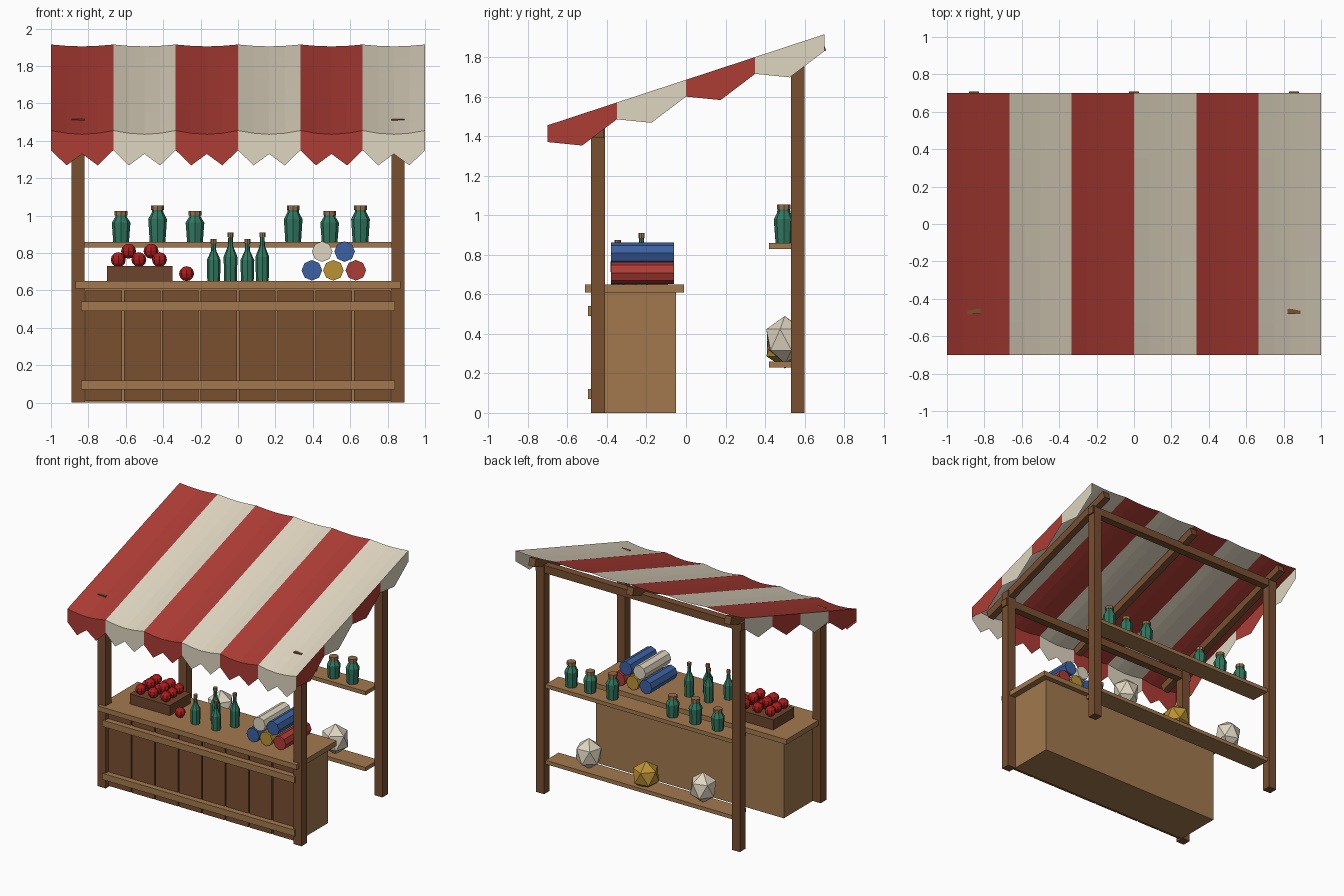
import bpy, bmesh, math
from mathutils import Vector

if "Cube" in bpy.data.objects:
    bpy.data.objects.remove(bpy.data.objects["Cube"])

def mat(name, rgb):
    m = bpy.data.materials.new(name)
    m.diffuse_color = (*rgb, 1)
    m.use_nodes = True
    m.node_tree.nodes["Principled BSDF"].inputs["Base Color"].default_value = m.diffuse_color
    return m

RED = mat("red_cloth", (.42, .045, .035))
CREAM = mat("cream_cloth", (.74, .67, .53))
DARK = mat("dark_wood", (.19, .08, .03))
LIGHT = mat("light_wood", (.36, .19, .075))
CRATE = mat("crate_wood", (.15, .06, .025))
GREEN = mat("green_glass", (.03, .19, .12))
APPLE = mat("apple_red", (.42, .012, .012))
BLUE = mat("blue_cloth", (.045, .12, .36))
GOLD = mat("gold_cloth", (.5, .29, .035))
CORK = mat("cork", (.3, .16, .07))

def make(name, bm, *mats):
    bmesh.ops.recalc_face_normals(bm, faces=bm.faces)
    me = bpy.data.meshes.new(name)
    bm.to_mesh(me)
    bm.free()
    for m in mats:
        me.materials.append(m)
    ob = bpy.data.objects.new(name, me)
    bpy.context.collection.objects.link(ob)
    return ob

def box(name, m, x0, x1, y0, y1, z0, z1):
    bm = bmesh.new()
    bmesh.ops.create_cube(bm, size=1)
    for v in bm.verts:
        v.co = ((x0 + x1) / 2 + v.co.x * (x1 - x0), (y0 + y1) / 2 + v.co.y * (y1 - y0),
                (z0 + z1) / 2 + v.co.z * (z1 - z0))
    return make(name, bm, m)

def lathe(name, profile, loc, m, cap_m, cap_from, sides=8):
    """Revolve (radius, height) points; rings from cap_from up use cap_m."""
    bm = bmesh.new()
    rings = [[bm.verts.new((r * math.cos(a), r * math.sin(a), z))
              for a in (math.tau * i / sides for i in range(sides))] for r, z in profile]
    for k in range(len(rings) - 1):
        for i in range(sides):
            j = (i + 1) % sides
            f = bm.faces.new((rings[k][i], rings[k][j], rings[k + 1][j], rings[k + 1][i]))
            f.material_index = int(k >= cap_from)
    bm.faces.new(rings[0])
    bm.faces.new(rings[-1]).material_index = 1
    ob = make(name, bm, m, cap_m)
    ob.location = loc
    return ob

# Canopy: striped sagging sheet with pointed front and side valances
def sag(i):
    return .02 * math.sin(math.pi * (i % 4) / 4)

def roof(y):
    return 1.455 + (y + .7) * .46 / 1.4

bm = bmesh.new()
XS = [-1 + i / 12 for i in range(25)]
YS = [-.7 + j * .175 for j in range(9)]
grid = [[bm.verts.new((x, y, roof(y) - sag(i) * (1 - .5 * j / 8))) for i, x in enumerate(XS)]
        for j, y in enumerate(YS)]
for j in range(8):
    for i in range(24):
        f = bm.faces.new((grid[j][i], grid[j][i + 1], grid[j + 1][i + 1], grid[j + 1][i]))
        f.material_index = (i // 4) % 2

def valance(top, drops, per):
    low = [bm.verts.new(v.co - Vector((0, 0, drops[k % 2]))) for k, v in enumerate(top)]
    for k in range(len(top) - 1):
        f = bm.faces.new((top[k], top[k + 1], low[k + 1], low[k]))
        f.material_index = (k // per) % 2

valance(grid[0], (.105, .172), 4)
for col in (0, 24):
    valance([row[col] for row in grid], (.085, .16), 2)
make("canopy", bm, RED, CREAM)

# Posts, beams and rafters
for side, s in (("left", -1), ("right", 1)):
    a, b = sorted((s * .82, s * .89))
    box("front_post_" + side, DARK, a, b, -.48, -.41, 0, 1.518)
    box("back_post_" + side, DARK, a, b, .53, .60, 0, 1.80)
box("front_beam", DARK, -.9, .9, -.475, -.415, 1.39, 1.45)
box("back_beam", DARK, -.9, .9, .535, .595, 1.745, 1.805)
for n, x in (("left", -.855), ("middle", 0), ("right", .855)):
    r = box("rafter_" + n, DARK, -.0275, .0275, -.715, .715, -.03, .03)
    r.rotation_euler.x = math.atan2(.46, 1.4)
    r.location = (x, .02, roof(.02) - .053)

# Counter
box("counter_body", LIGHT, -.82, .82, -.42, -.05, 0, .61)
for i in range(8):
    x = -.82 + i * .205
    box(f"front_plank_{i}", DARK, x + .005, x + .2, -.45, -.415, .01, .6)
for n, z in (("lower", .07), ("upper", .49)):
    box("front_rail_" + n, LIGHT, -.84, .84, -.495, -.445, z, z + .05)
box("counter_top", LIGHT, -.87, .87, -.51, -.01, .61, .65)

# Back shelves
box("upper_shelf", LIGHT, -.82, .82, .42, .58, .83, .86)
box("lower_shelf", LIGHT, -.82, .82, .42, .58, .23, .26)

# Jars on the upper shelf
for i, (x, h) in enumerate(((-.625, .165), (-.43, .195), (-.23, .165),
                            (.295, .195), (.49, .165), (.655, .195))):
    prof = [(.042, 0), (.05, h * .62), (.03, h * .82), (.03, h - .025),
            (.034, h - .025), (.034, h)]
    lathe(f"jar_{i}", prof, (x, .495, .86), GREEN, CORK, 3)

# Bottles on the counter
for i, (x, y, h) in enumerate(((-.13, -.345, .225), (-.04, -.225, .26),
                               (.05, -.345, .225), (.13, -.225, .26))):
    prof = [(.034, 0), (.037, h * .5), (.014, h * .72), (.012, h - .025),
            (.016, h - .025), (.016, h)]
    lathe(f"bottle_{i}", prof, (x, y, .65), GREEN, CORK, 3)

# Crate and apples
box("crate", CRATE, -.70, -.35, -.35, -.09, .65, .73)
spots = [(x, y, .765) for x in (-.64, -.53, -.42) for y in (-.30, -.22, -.14)]
spots += [(x, y, .81) for x in (-.585, -.465) for y in (-.26, -.18)]
spots.append((-.275, -.33, .69))
for i, p in enumerate(spots):
    bm = bmesh.new()
    bmesh.ops.create_uvsphere(bm, u_segments=8, v_segments=6, radius=.04)
    make(f"apple_{i}", bm, APPLE).location = p

# Rolls of cloth
for i, (x, z, m) in enumerate(((.395, .708, BLUE), (.51, .708, GOLD), (.63, .708, RED),
                               (.45, .808, CREAM), (.57, .808, BLUE))):
    r = lathe(f"cloth_roll_{i}", [(.055, -.16), (.055, .16)], (x, -.22, z), m, m, 1)
    r.rotation_euler.x = math.pi / 2

# Sacks on the lower shelf
for i, (x, z, r, m) in enumerate(((-.5, .37, .12, CREAM), (0, .335, .11, GOLD),
                                  (.5, .37, .12, CREAM))):
    bm = bmesh.new()
    bmesh.ops.create_icosphere(bm, subdivisions=1, radius=1)
    s = make(f"sack_{i}", bm, m)
    s.scale = (.105, .105, r)
    s.location = (x, .5, z)
    s.rotation_euler.z = i * .5
